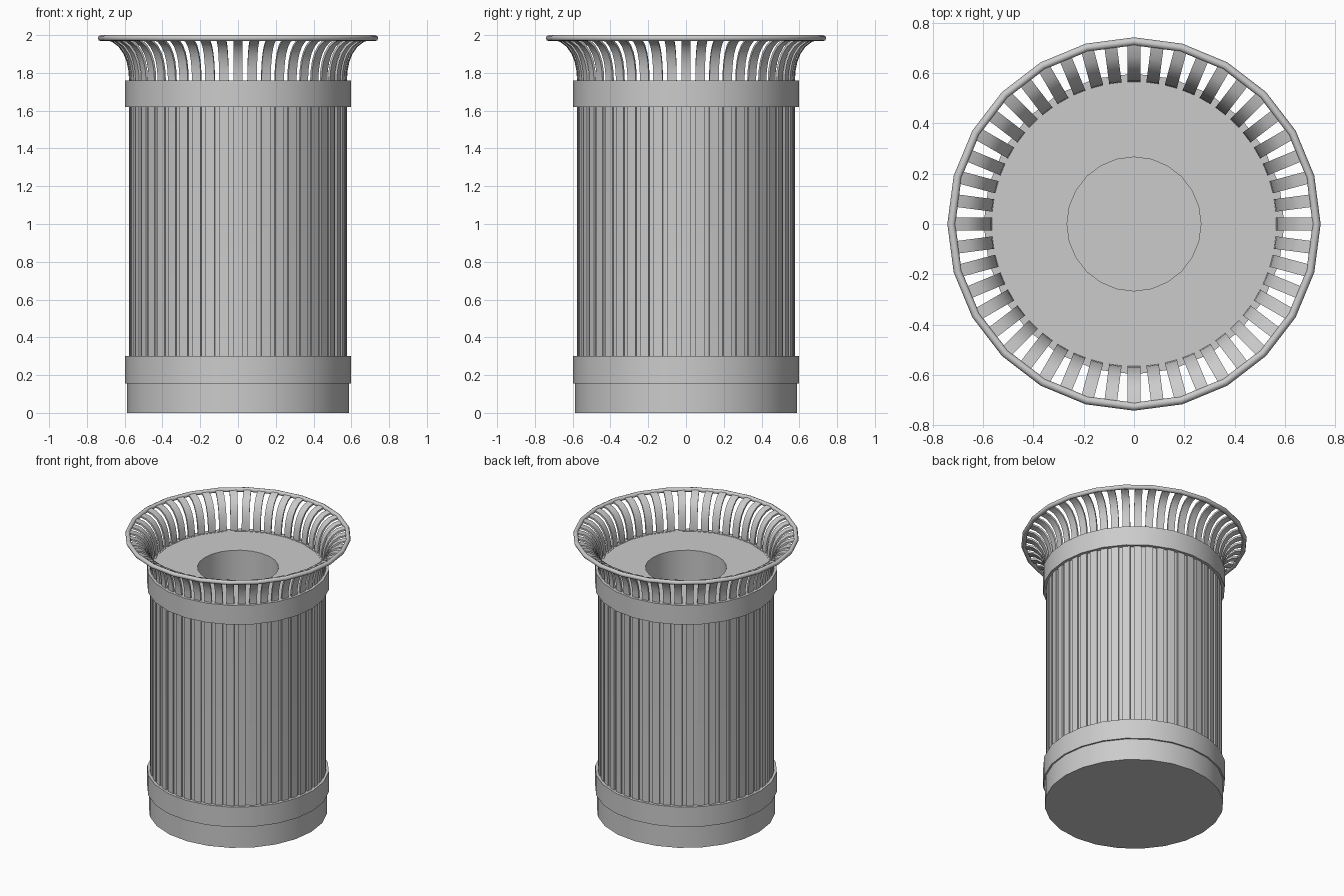
import bpy, bmesh, math

if "Cube" in bpy.data.objects:
    bpy.data.objects.remove(bpy.data.objects["Cube"])

SIDES = 24
SLATS = 48

grey = bpy.data.materials.new("light grey metal")
grey.diffuse_color = (0.6, 0.6, 0.6, 1)
grey.use_nodes = True
grey.node_tree.nodes["Principled BSDF"].inputs["Base Color"].default_value = grey.diffuse_color


def finish(name, bm, angle=35):
    bmesh.ops.recalc_face_normals(bm, faces=bm.faces[:])
    mesh = bpy.data.meshes.new(name)
    bm.to_mesh(mesh)
    bm.free()
    mesh.materials.append(grey)
    ob = bpy.data.objects.new(name, mesh)
    bpy.context.collection.objects.link(ob)
    bpy.ops.object.select_all(action='DESELECT')
    ob.select_set(True)
    bpy.context.view_layer.objects.active = ob
    bpy.ops.object.shade_smooth_by_angle(angle=math.radians(angle))
    return ob


def lathe(name, profile, closed=True, angle=35):
    """Revolve (radius, z) points about z; radius 0 becomes a pole."""
    bm = bmesh.new()
    rings = []
    for r, z in profile:
        if r == 0:
            rings.append([bm.verts.new((0, 0, z))] * SIDES)
        else:
            rings.append([bm.verts.new((r * math.cos(a), r * math.sin(a), z))
                          for a in (2 * math.pi * i / SIDES for i in range(SIDES))])
    pairs = list(zip(rings, rings[1:]))
    if closed:
        pairs.append((rings[-1], rings[0]))
    for lo, hi in pairs:
        for i in range(SIDES):
            j = (i + 1) % SIDES
            quad = list(dict.fromkeys((lo[i], lo[j], hi[j], hi[i])))
            if len(quad) > 2:
                bm.faces.new(quad)
    return finish(name, bm, angle)


# Solid foot
lathe("base", [(0, 0), (0.587, 0), (0.587, 0.16), (0, 0.16)], closed=False)

# Two bands that hold the slats
for name, z0, z1 in (("lower_band", 0.155, 0.30), ("upper_band", 1.62, 1.76)):
    lathe(name, [(0.56, z0), (0.598, z0), (0.598, z1), (0.56, z1)])

# Inner drum with a flat lid and a deep round opening
lathe("drum", [(0, 0.16), (0.571, 0.16), (0.571, 1.758), (0.266, 1.758),
               (0.266, 0.30), (0, 0.30)], closed=False)

# Rolled top rim
lathe("rim", [(0.726 + 0.016 * math.cos(t), 1.984 + 0.016 * math.sin(t))
              for t in (2 * math.pi * k / 8 for k in range(8))], angle=60)

# Upright slats that flare outwards at the top
path = [(0.571, 0.16), (0.571, 1.76), (0.574, 1.81), (0.584, 1.86),
        (0.602, 1.905), (0.629, 1.943), (0.665, 1.970), (0.718, 1.984)]
HALF_W, HALF_T = 0.025, 0.006
bm = bmesh.new()
for s in range(SLATS):
    a = 2 * math.pi * s / SLATS
    ca, sa = math.cos(a), math.sin(a)
    rings = []
    for k, (r, z) in enumerate(path):
        # thickness direction is square to the path
        p, q = path[max(k - 1, 0)], path[min(k + 1, len(path) - 1)]
        dr, dz = q[0] - p[0], q[1] - p[1]
        n = math.hypot(dr, dz)
        nr, nz = dz / n * HALF_T, -dr / n * HALF_T
        rings.append([bm.verts.new(((r + t * nr) * ca - w * sa,
                                    (r + t * nr) * sa + w * ca, z + t * nz))
                      for t, w in ((1, -HALF_W), (1, HALF_W),
                                   (-1, HALF_W), (-1, -HALF_W))])
    for lo, hi in zip(rings, rings[1:]):
        for i in range(4):
            j = (i + 1) % 4
            bm.faces.new((lo[i], lo[j], hi[j], hi[i]))
    bm.faces.new(rings[0])
    bm.faces.new(rings[-1])
finish("slats", bm)
